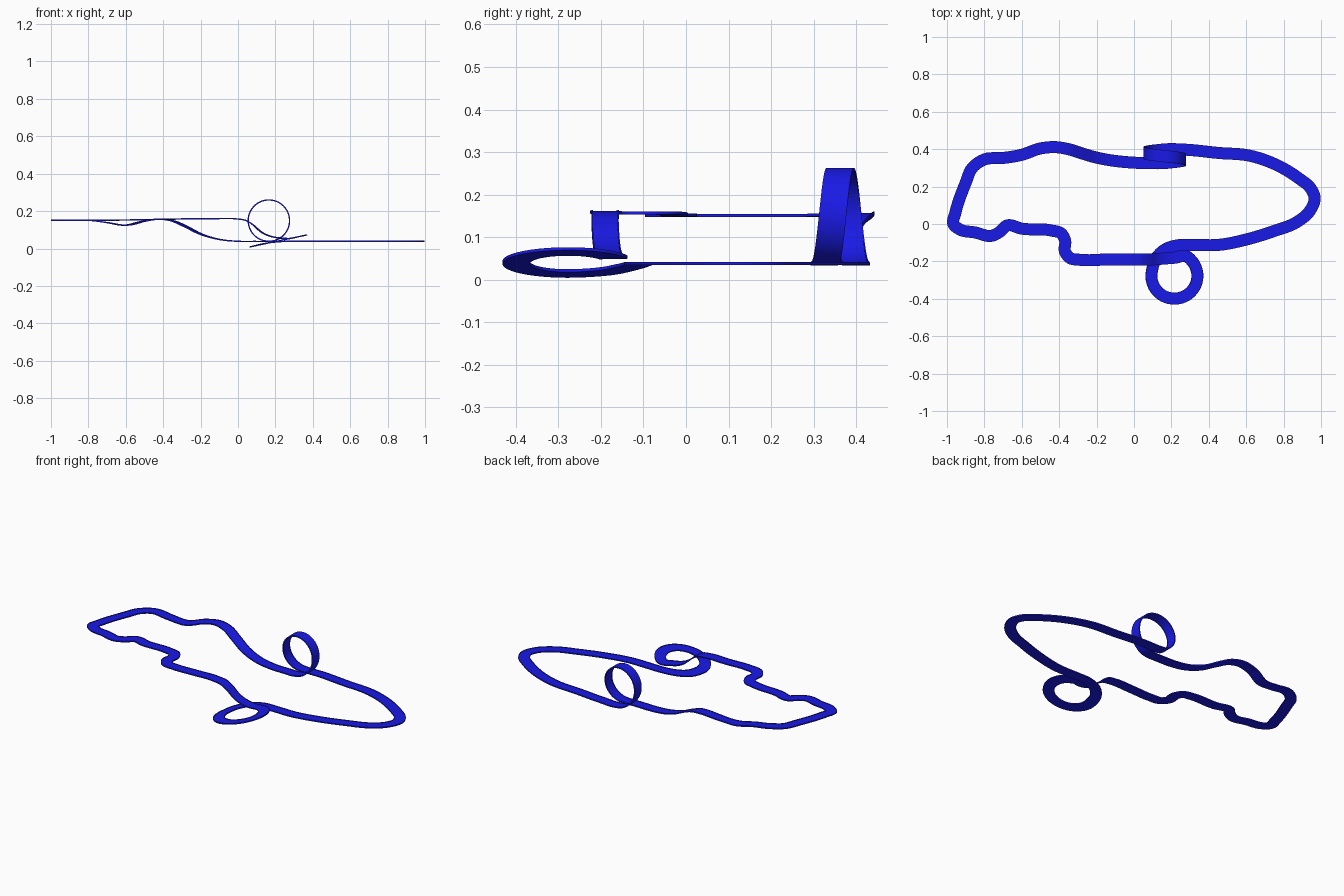
import bpy, bmesh, math
from mathutils import Vector

if "Cube" in bpy.data.objects:
    bpy.data.objects.remove(bpy.data.objects["Cube"])

Z = Vector((0, 0, 1))
path = []  # (centre point, up direction)


def add(x, y, z, up=Z):
    path.append((Vector((x, y, z)), Vector(up).normalized()))


# vertical loop: spirals sideways while turning once
N = 20
for i in range(N + 1):
    a = math.radians(-90 + 360 * i / N)
    add(0.165 + 0.111 * math.cos(a), 0.326 + 0.073 * i / N,
        0.149 + 0.111 * math.sin(a), (-math.cos(a), 0, -math.sin(a)))

# low flat sweep around the right end
for x, y in [(0.28, 0.397), (0.45, 0.38), (0.62, 0.365), (0.76, 0.317), (0.88, 0.245),
             (0.945, 0.19), (0.966, 0.14), (0.94, 0.07), (0.87, 0.01), (0.75, -0.037),
             (0.6, -0.083), (0.45, -0.112), (0.32, -0.112)]:
    add(x, y, 0.038)

# tilted horizontal ring with its entry
tilt = (-0.21, 0, 1)
add(0.24, -0.113, 0.037, (-0.08, 0, 1))
add(0.165, -0.137, 0.03, (-0.16, 0, 1))
add(0.117, -0.185, 0.02, tilt)
for i in range(15):
    a = math.radians(165 + 255 * i / 14)
    x = 0.216 + 0.123 * math.cos(a)
    add(x, -0.277 + 0.122 * math.sin(a), 0.04 + 0.21 * (x - 0.216), tilt)

# ramp up to the high level
for x, y, z in [(0.22, -0.18, 0.056), (0.17, -0.184, 0.066), (0.13, -0.187, 0.084),
                (0.075, -0.19, 0.13), (0.04, -0.19, 0.15), (-0.01, -0.19, 0.158)]:
    add(x, y, z)

# high winding section around the left end
for x, y in [(-0.15, -0.19), (-0.28, -0.192), (-0.345, -0.18), (-0.37, -0.145),
             (-0.368, -0.09), (-0.39, -0.05), (-0.44, -0.035), (-0.6, -0.025),
             (-0.68, -0.008), (-0.715, -0.04), (-0.76, -0.063), (-0.85, -0.045),
             (-0.93, -0.03), (-0.966, 0.0), (-0.955, 0.06), (-0.9, 0.22),
             (-0.865, 0.3), (-0.8, 0.345)]:
    add(x, y, max(0.151, 0.158 + 0.02 * min(0, x + 0.3)))

# dip, hump and long descent along the back
for x, y, z in [(-0.7, 0.353, 0.138), (-0.6, 0.37, 0.124), (-0.5, 0.404, 0.146),
                (-0.42, 0.411, 0.156), (-0.35, 0.4, 0.147), (-0.28, 0.378, 0.117),
                (-0.2, 0.355, 0.077), (-0.1, 0.337, 0.048), (0.0, 0.328, 0.038),
                (0.09, 0.325, 0.0375)]:
    add(x, y, z)

# drop the loop's shared joint only if points coincide, then smooth the closed path
n = len(path)
P = [p for p, u in path]
L = [(P[(i + 1) % n] - P[i]).length for i in range(n)]
T = []
for i in range(n):
    d0, d1 = L[i - 1], L[i]
    v0, v1 = (P[i] - P[i - 1]) / d0, (P[(i + 1) % n] - P[i]) / d1
    T.append((v0 * d1 + v1 * d0) / (d0 + d1))

samples = []
STEPS = 6
for i in range(n):
    j = (i + 1) % n
    for s in range(STEPS):
        t = s / STEPS
        h = (2*t**3 - 3*t**2 + 1, t**3 - 2*t**2 + t, 3*t**2 - 2*t**3, t**3 - t**2)
        pos = P[i] * h[0] + T[i] * L[i] * h[1] + P[j] * h[2] + T[j] * L[i] * h[3]
        samples.append((pos, path[i][1].lerp(path[j][1], t)))

# track cross-section: thin bed with a low lip on each edge
half = [(0.032, -0.003), (0.032, 0.004), (0.029, 0.004), (0.029, 0.001)]
profile = half + [(-x, y) for x, y in reversed(half)]

bm = bmesh.new()
rings = []
m = len(samples)
for i, (pos, up) in enumerate(samples):
    tan = (samples[(i + 1) % m][0] - samples[i - 1][0]).normalized()
    side = tan.cross(up).normalized()
    nrm = side.cross(tan)
    rings.append([bm.verts.new(pos + side * a + nrm * b) for a, b in profile])
k = len(profile)
for i in range(m):
    r0, r1 = rings[i], rings[(i + 1) % m]
    for j in range(k):
        bm.faces.new((r0[j], r0[(j + 1) % k], r1[(j + 1) % k], r1[j]))
bmesh.ops.recalc_face_normals(bm, faces=bm.faces)
mesh = bpy.data.meshes.new("race_track")
bm.to_mesh(mesh)
bm.free()

track = bpy.data.objects.new("race_track", mesh)
bpy.context.collection.objects.link(track)
blue = bpy.data.materials.new("track_blue")
blue.diffuse_color = (0.01, 0.01, 0.8, 1)
blue.use_nodes = True
blue.node_tree.nodes["Principled BSDF"].inputs["Base Color"].default_value = blue.diffuse_color
mesh.materials.append(blue)
bpy.context.view_layer.objects.active = track
track.select_set(True)
bpy.ops.object.shade_smooth_by_angle(angle=math.radians(30))
